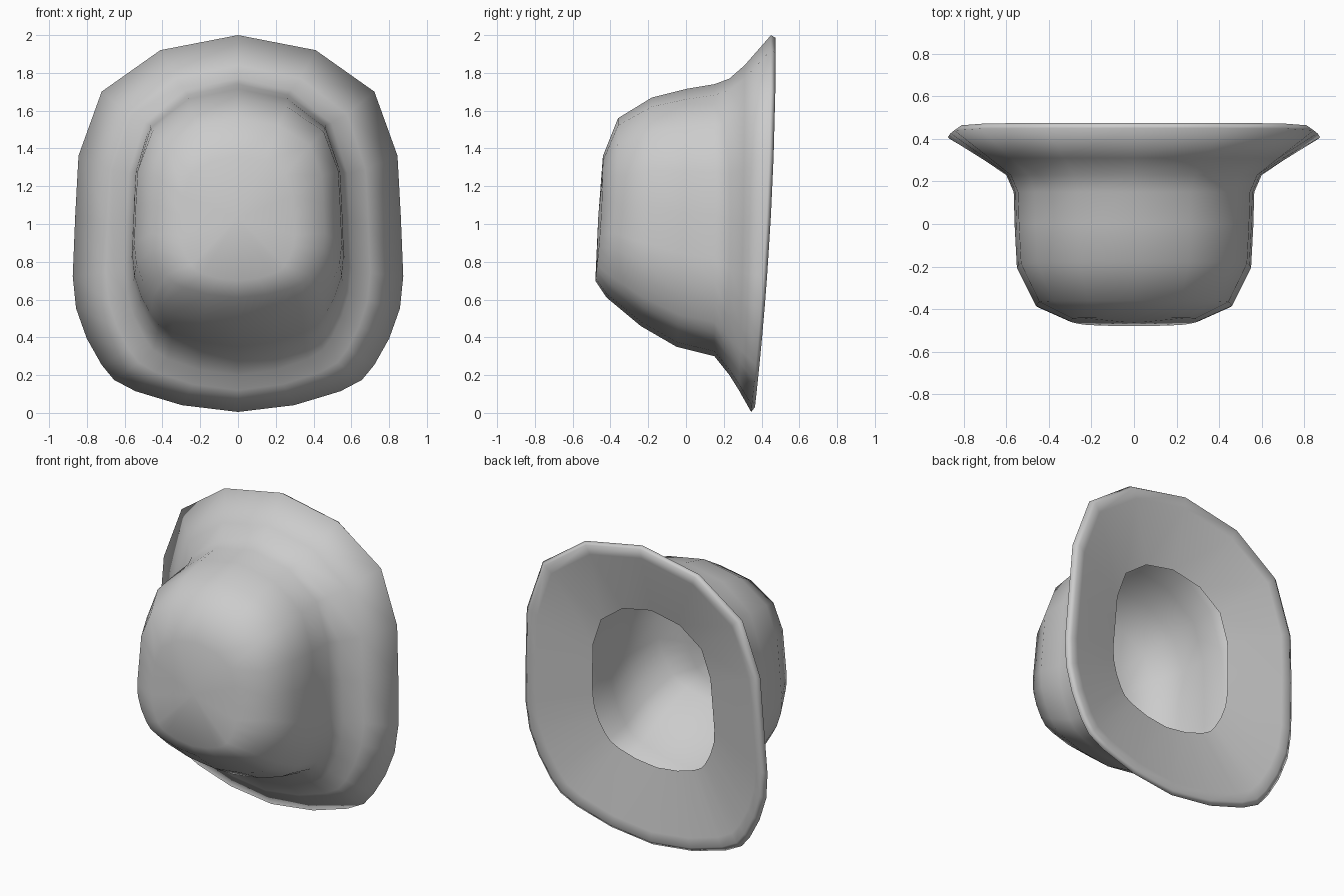
import bpy, bmesh

if "Cube" in bpy.data.objects:
    bpy.data.objects.remove(bpy.data.objects["Cube"])

# Right half of the hat outline, top to bottom: (share of half width, share of height)
HALF = [(0, 1), (.47, .96), (.825, .85), (.965, .68), (.985, .52), (1, .36), (.98, .275),
        (.915, .195), (.825, .125), (.75, .085), (.62, .055), (.34, .018), (0, 0)]
OUTLINE = HALF + [(-u, v) for u, v in HALF[-2:0:-1]]

# Rings from the crown front, over the brim edge, to the inner opening:
# (half width, top z, bottom z, top y, bottom y)
RINGS = [
    (.30, 1.36, .70, -.44, -.48),    # crown front
    (.46, 1.56, .61, -.36, -.42),
    (.55, 1.67, .46, -.18, -.24),
    (.56, 1.715, .35, .00, -.05),    # crown side
    (.565, 1.74, .30, .15, .15),
    (.60, 1.77, .20, .23, .23),      # brim flare
    (.70, 1.84, .12, .31, .28),
    (.875, 2.0, .005, .45, .345),    # brim edge
    (.84, 1.985, .03, .475, .365),
    (.79, 1.92, .09, .462, .357),    # brim underside
    (.44, 1.54, .49, .36, .30),      # opening
]

bm = bmesh.new()


def add_ring(w, zt, zb, yt, yb):
    return [bm.verts.new((u * w, yb + (yt - yb) * (1 - (1 - v) ** 2), zb + (zt - zb) * v))
            for u, v in OUTLINE]


rings = [add_ring(*r) for r in RINGS]
n = len(OUTLINE)

# Crown front cap
centre = bm.verts.new((0, -.465, 1.03))
for i in range(n):
    bm.faces.new((centre, rings[0][i], rings[0][(i + 1) % n]))

# Walls between rings
for a, b in zip(rings, rings[1:]):
    for i in range(n):
        j = (i + 1) % n
        bm.faces.new((a[i], b[i], b[j], a[j]))

bmesh.ops.recalc_face_normals(bm, faces=bm.faces)
if sum((f.normal.y for f in centre.link_faces)) > 0:
    bmesh.ops.reverse_faces(bm, faces=bm.faces)
for f in bm.faces:
    f.smooth = True

mesh = bpy.data.meshes.new("hat")
bm.to_mesh(mesh)
bm.free()
bpy.context.collection.objects.link(bpy.data.objects.new("hat", mesh))
